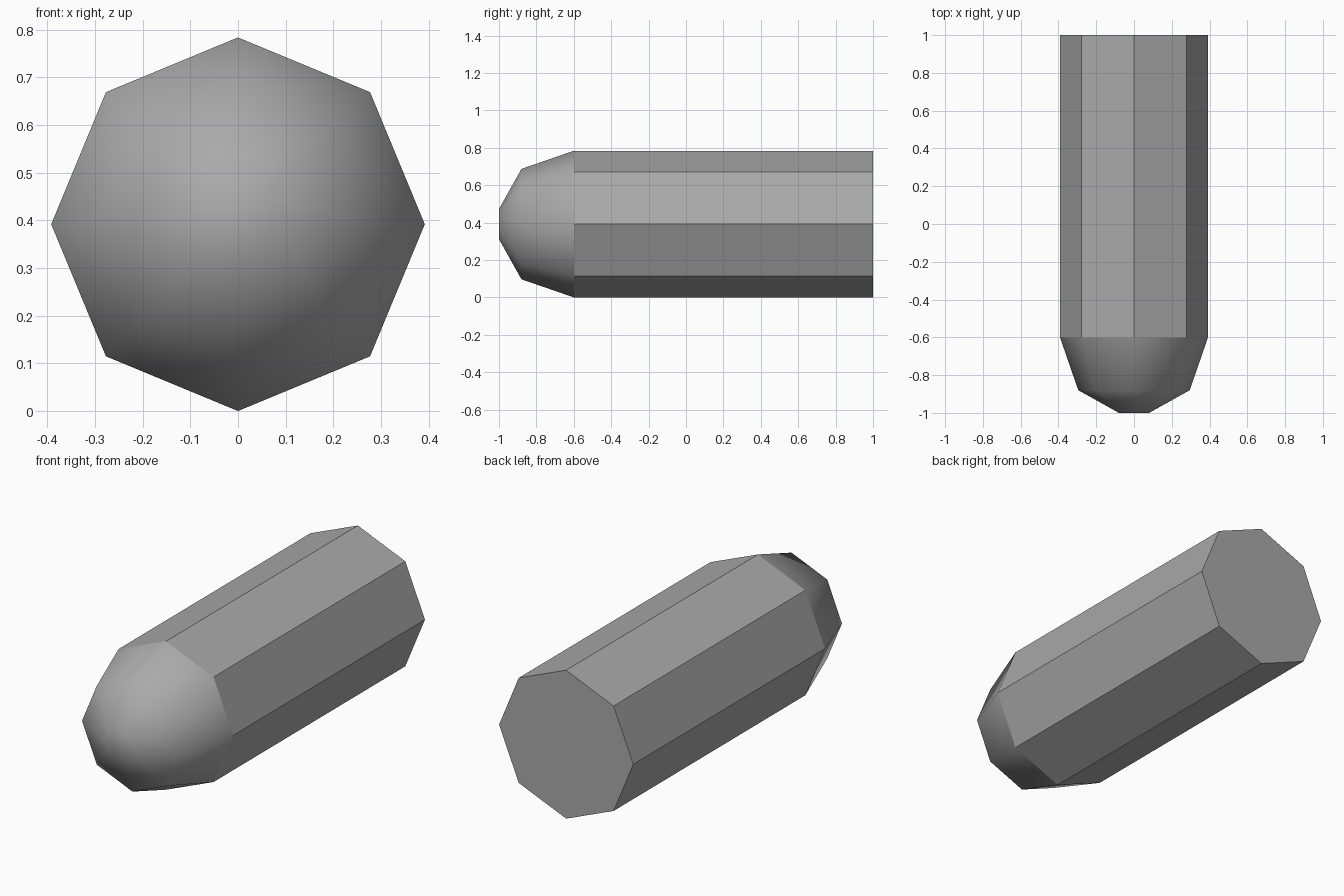
import bpy
import bmesh
from math import sin, cos, pi

if "Cube" in bpy.data.objects:
    bpy.data.objects.remove(bpy.data.objects["Cube"], do_unlink=True)

SIDES = 8
RADIUS = 0.392

# Single grey material
GREY = (0.4, 0.4, 0.4, 1.0)
grey = bpy.data.materials.new("plain_grey")
grey.use_nodes = True
grey.diffuse_color = GREY
grey.node_tree.nodes["Principled BSDF"].inputs["Base Color"].default_value = GREY


def lathe(name, profile, cap_front=False, cap_back=False, smooth=False):
    """Sweep (y, radius) pairs, front to back, around the long axis."""
    bm = bmesh.new()
    rings = []
    for y, r in profile:
        angles = [2 * pi * i / SIDES for i in range(SIDES)]
        rings.append([bm.verts.new((r * sin(a), y, RADIUS + r * cos(a))) for a in angles])
    for front, back in zip(rings, rings[1:]):
        for i in range(SIDES):
            j = (i + 1) % SIDES
            bm.faces.new((front[i], front[j], back[j], back[i]))
    if cap_front:
        bm.faces.new(rings[0][::-1])
    if cap_back:
        bm.faces.new(rings[-1])
    for face in bm.faces:
        face.smooth = smooth
        # Sides and caps all point away from the axis centre
        middle = face.calc_center_median()
        middle.z -= RADIUS
        middle.y -= (profile[0][0] + profile[-1][0]) / 2
        face.normal_update()
        if face.normal.dot(middle) < 0:
            face.normal_flip()
    mesh = bpy.data.meshes.new(name)
    bm.to_mesh(mesh)
    bm.free()
    mesh.materials.append(grey)
    obj = bpy.data.objects.new(name, mesh)
    bpy.context.collection.objects.link(obj)
    return obj


# Flat-sided casing, closed at the back
lathe("casing", [(-0.6, RADIUS), (1.0, RADIUS)], cap_back=True)

# Smooth rounded nose with a small blunt tip
lathe("nose", [(-1.0, 0.08), (-0.88, 0.295), (-0.6, RADIUS)], cap_front=True, smooth=True)
